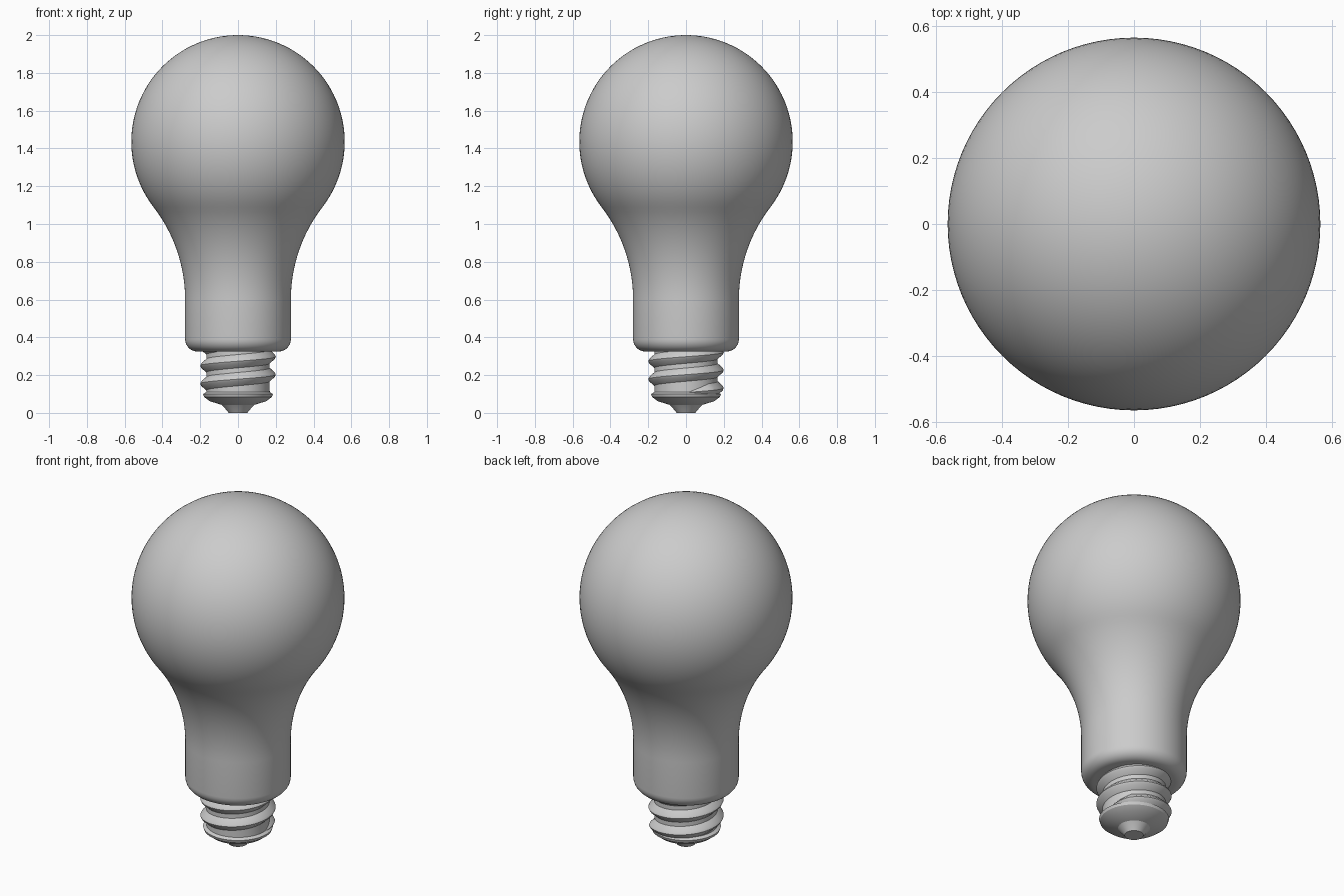
import bpy
import bmesh
from math import sin, cos, pi, radians, atan2

cube = bpy.data.objects.get("Cube")
if cube:
    bpy.data.objects.remove(cube)

grey = bpy.data.materials.new("plain grey")
grey.use_nodes = True
COLOUR = (0.6, 0.6, 0.6, 1)
grey.diffuse_color = COLOUR
grey.node_tree.nodes["Principled BSDF"].inputs["Base Color"].default_value = COLOUR


def finish(name, bm, angle):
    """Turn a bmesh into a shaded object."""
    bmesh.ops.remove_doubles(bm, verts=bm.verts, dist=1e-5)
    bmesh.ops.recalc_face_normals(bm, faces=bm.faces)
    mesh = bpy.data.meshes.new(name)
    bm.to_mesh(mesh)
    bm.free()
    mesh.materials.append(grey)
    obj = bpy.data.objects.new(name, mesh)
    bpy.context.collection.objects.link(obj)
    bpy.ops.object.select_all(action="DESELECT")
    obj.select_set(True)
    bpy.context.view_layer.objects.active = obj
    bpy.ops.object.shade_smooth_by_angle(angle=radians(angle))


def lathe(name, profile, angle=35, steps=96):
    """Spin a list of (radius, height) points around z."""
    bm = bmesh.new()
    verts = [bm.verts.new((r, 0, z)) for r, z in profile]
    edges = [bm.edges.new(pair) for pair in zip(verts, verts[1:])]
    bmesh.ops.spin(bm, geom=verts + edges, axis=(0, 0, 1), cent=(0, 0, 0),
                   angle=2 * pi, steps=steps, use_merge=True)
    finish(name, bm, angle)


def arc(cx, cz, radius, start, end, count):
    return [(cx + radius * cos(a), cz + radius * sin(a))
            for a in (start + (end - start) * i / count for i in range(count + 1))]


# Glass bulb: a rounded collar, a concave neck and a tangent globe
GLOBE_R, GLOBE_Z = 0.565, 1.435
NECK_R, NECK_Z, SWEEP = 0.28, 0.6, 0.8
FILLET, COLLAR_Z = 0.065, 0.325
tangent = atan2(NECK_Z - GLOBE_Z, NECK_R + SWEEP)
profile = [(0, COLLAR_Z)]
profile += arc(NECK_R - FILLET, COLLAR_Z + FILLET, FILLET, -pi / 2, 0, 8)
profile += arc(NECK_R + SWEEP, NECK_Z, SWEEP, pi, pi + tangent, 16)
profile += arc(0, GLOBE_Z, GLOBE_R, tangent, pi / 2, 40)[1:]
lathe("glass_bulb", profile)

# Screw core with its tapered foot and contact button
ROOT, CREST = 0.168, 0.2
lathe("screw_core", [(ROOT, COLLAR_Z + 0.01), (ROOT, 0.11), (0.185, 0.1), (0.18, 0.085),
                     (0.15, 0.062), (0.085, 0.042), (0.055, 0.008), (0.05, 0), (0, 0)], 25)

# Helical thread, faded into the core at both ends
PITCH, TURNS, SEGMENTS = 0.095, 2.75, 64
SECTION = [(0, -0.4), (0.85, -0.12), (1, 0), (0.85, 0.12), (0, 0.4)]
bm = bmesh.new()
total = int(TURNS * SEGMENTS)
rows = []
for i in range(total + 1):
    turn = i / SEGMENTS
    fade = min(1, 8 * turn, 8 * (TURNS - turn))
    a = 2 * pi * turn
    row = []
    for depth, dz in SECTION:
        r = ROOT - 0.003 + (CREST - ROOT + 0.003) * depth * fade
        row.append(bm.verts.new((r * cos(a), r * sin(a), 0.06 + PITCH / 2 + PITCH * (turn + dz * fade))))
    rows.append(row)
for low, high in zip(rows, rows[1:]):
    for j in range(len(SECTION) - 1):
        bm.faces.new((low[j], high[j], high[j + 1], low[j + 1]))
finish("screw_thread", bm, 40)
